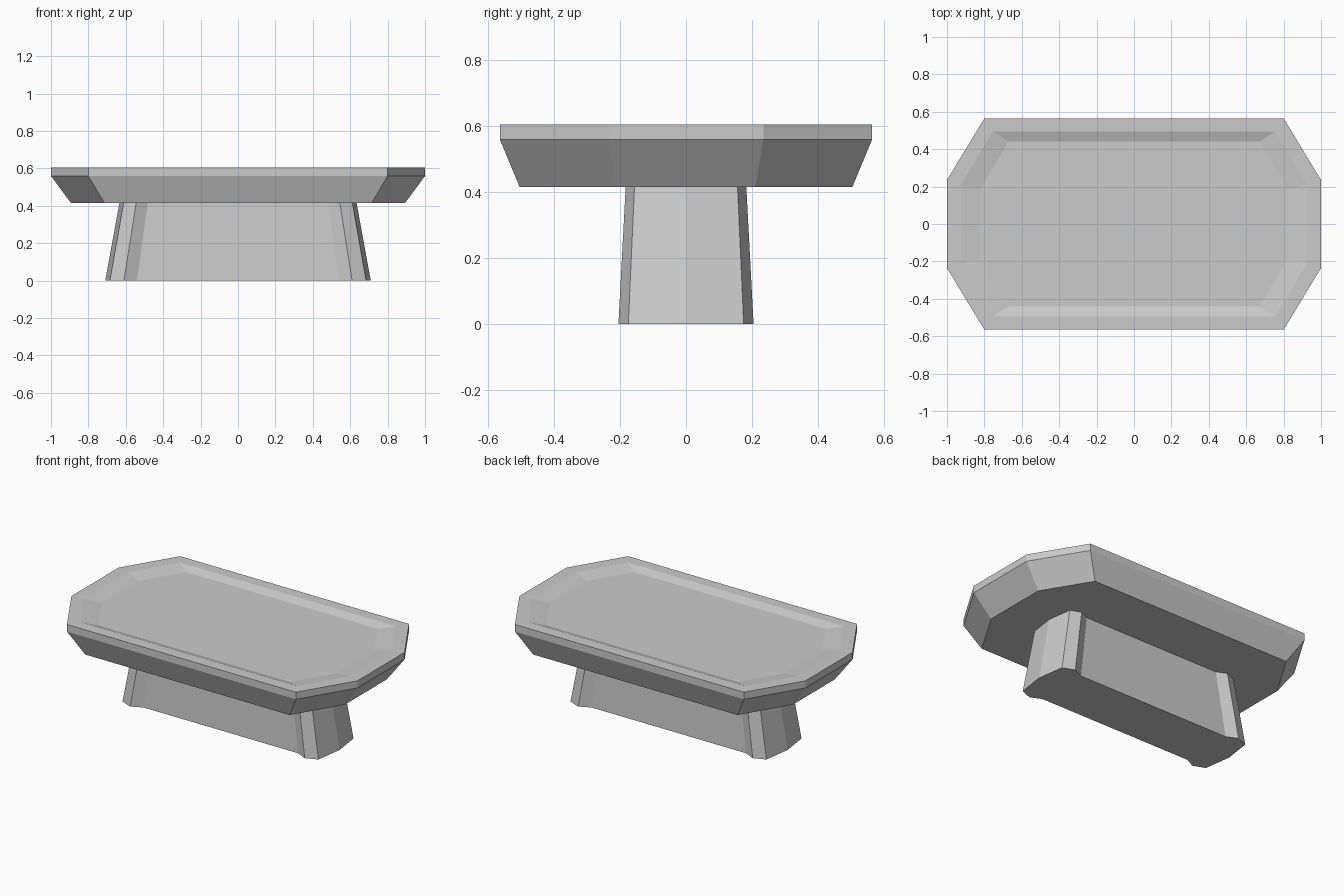
import bpy
import bmesh

if "Cube" in bpy.data.objects:
    bpy.data.objects.remove(bpy.data.objects["Cube"])


def four_way(quarter):
    """Mirror a +x/+y quarter outline (ordered from +x to +y) into a full CCW loop."""
    right = [(x, -y) for x, y in reversed(quarter) if y > 0] + quarter
    left = [(-x, -y) for x, y in right]
    return right + left


def scaled(outline, k):
    return [(x * k, y * k) for x, y in outline]


def loft(name, rings):
    """Bridge stacked (outline, z) rings with flat faces and cap both ends."""
    bm = bmesh.new()
    loops = [[bm.verts.new((x, y, z)) for x, y in outline] for outline, z in rings]
    for a, b in zip(loops, loops[1:]):
        n = len(a)
        for i in range(n):
            j = (i + 1) % n
            bm.faces.new((a[i], a[j], b[j], b[i]))
    bm.faces.new(loops[0][::-1])
    bm.faces.new(loops[-1])
    bmesh.ops.recalc_face_normals(bm, faces=bm.faces)
    mesh = bpy.data.meshes.new(name)
    bm.to_mesh(mesh)
    bm.free()
    obj = bpy.data.objects.new(name, mesh)
    bpy.context.collection.objects.link(obj)
    return obj


APRON_Z, RIM_Z, TOP_Z = 0.415, 0.56, 0.605
RECESS_DEPTH = 0.018
TAPER = 0.893

# Eight-sided table top: sloped underside, upright rim, shallow sloped recess
edge = four_way([(1.0, 0.235), (0.80, 0.565)])
recess = four_way([(0.925, 0.21), (0.755, 0.495)])
loft("table_top", [
    (scaled(edge, TAPER), APRON_Z),
    (edge, RIM_Z),
    (edge, TOP_Z),
    (recess, TOP_Z),
    (scaled(recess, 0.889), TOP_Z - RECESS_DEPTH),
])

# Tapered pedestal with flared, faceted ends
foot = four_way([(0.71, 0.0), (0.685, 0.175), (0.61, 0.205), (0.54, 0.172)])
loft("pedestal", [(foot, 0.0), (scaled(foot, TAPER), APRON_Z)])
